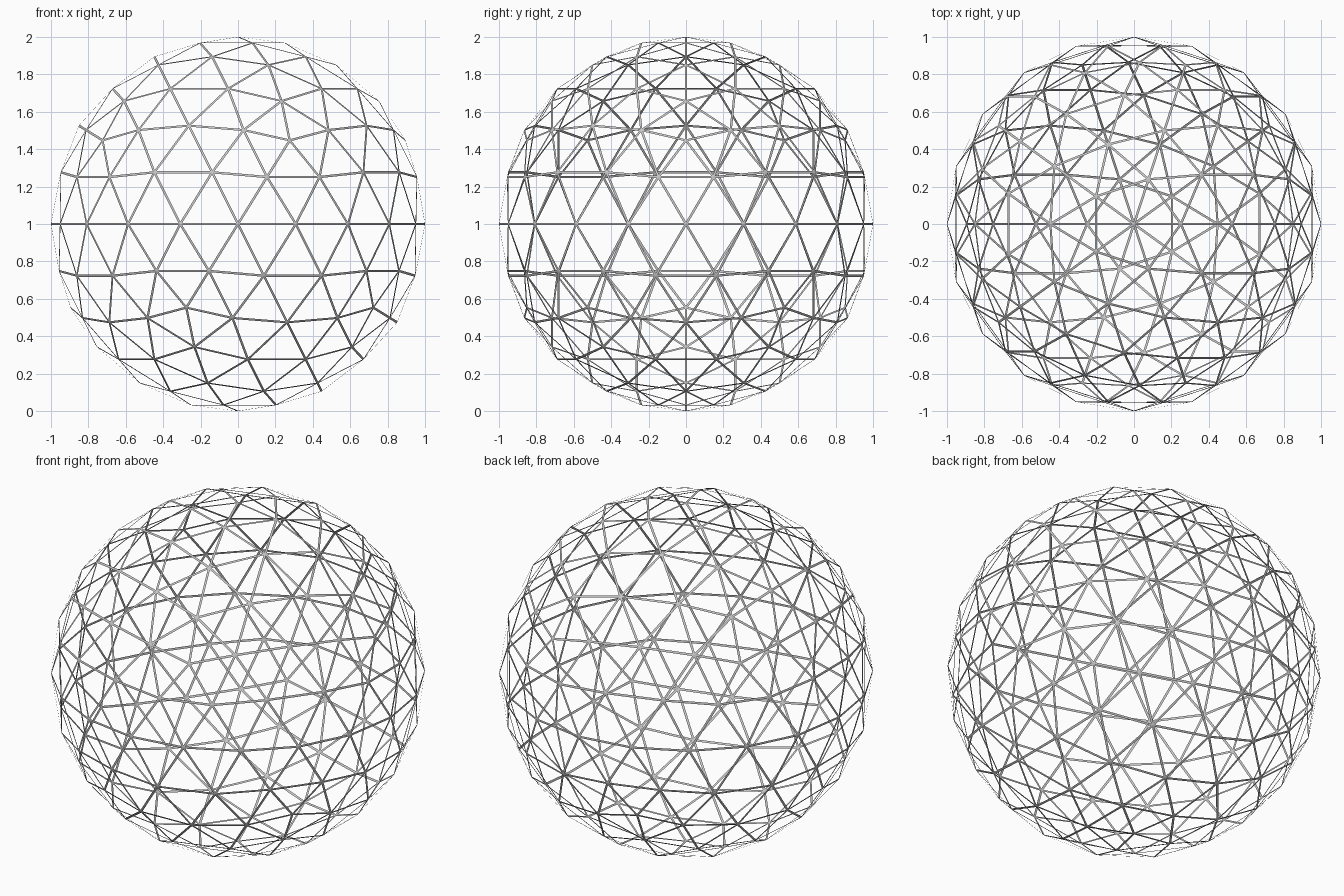
import bpy
import bmesh
from mathutils import Matrix

RADIUS = 1.0
HALF_WIDTH = 0.0063

cube = bpy.data.objects.get("Cube")
if cube:
    bpy.data.objects.remove(cube, do_unlink=True)


def make_material(name, colour):
    mat = bpy.data.materials.new(name)
    mat.use_nodes = True
    mat.diffuse_color = colour
    mat.node_tree.nodes["Principled BSDF"].inputs["Base Color"].default_value = colour
    return mat


# Geodesic sphere resting on the ground
bm = bmesh.new()
bmesh.ops.create_icosphere(bm, subdivisions=3, radius=RADIUS,
                           matrix=Matrix.Translation((0, 0, RADIUS)))

# Open every triangle, leaving a flat strip along each edge
panels = bm.faces[:]
bmesh.ops.inset_individual(bm, faces=panels, thickness=HALF_WIDTH,
                           use_even_offset=True)
bmesh.ops.delete(bm, geom=panels, context='FACES')

mesh = bpy.data.meshes.new("geodesic_frame")
bm.to_mesh(mesh)
bm.free()
mesh.materials.append(make_material("grey metal", (0.55, 0.55, 0.55, 1)))
frame = bpy.data.objects.new("geodesic_frame", mesh)
bpy.context.collection.objects.link(frame)
